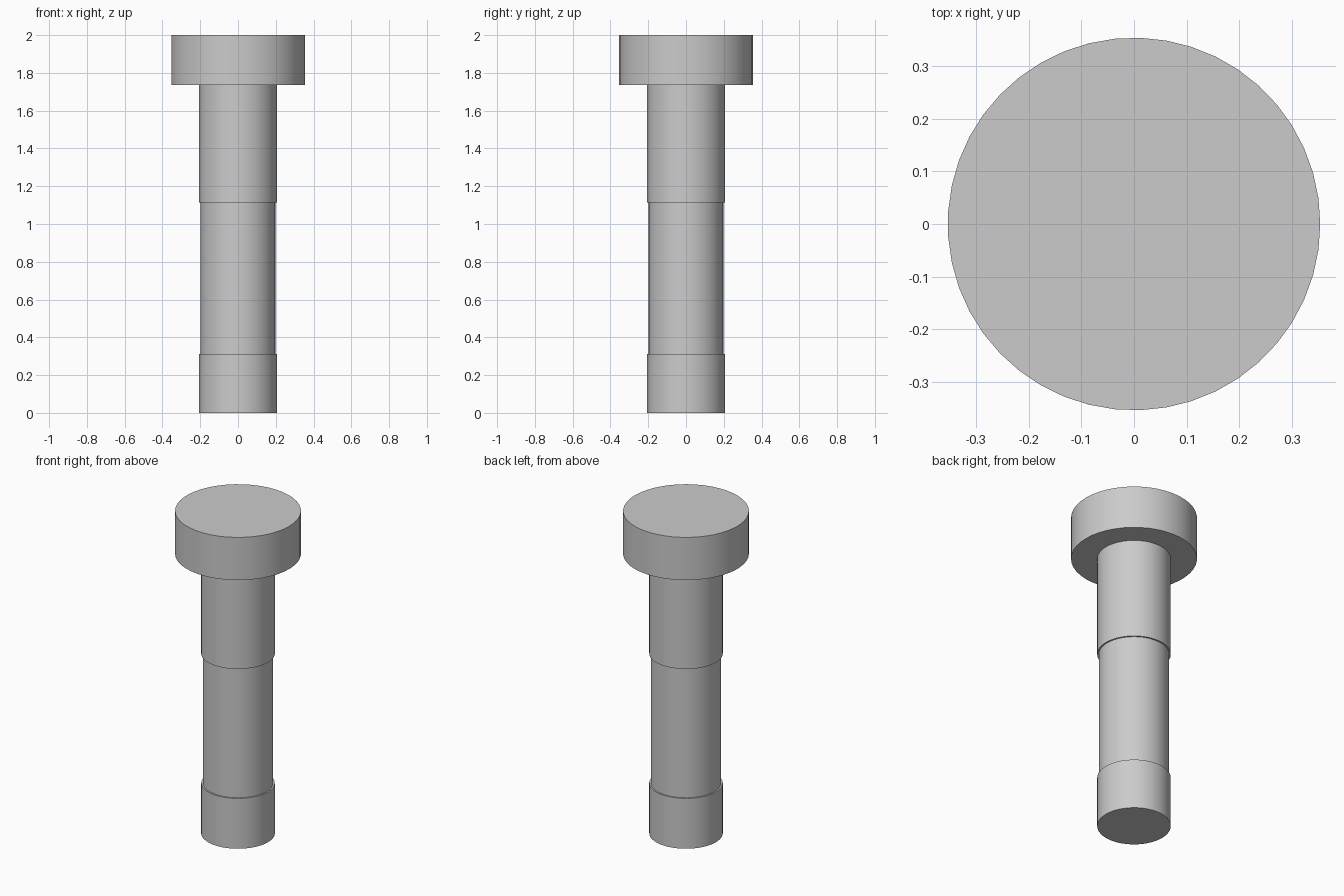
import bpy
import math

SIDES = 45

cube = bpy.data.objects.get("Cube")
if cube:
    bpy.data.objects.remove(cube, do_unlink=True)

# Plain steel grey for the whole bolt
steel = bpy.data.materials.new("steel_grey")
steel.use_nodes = True
colour = (0.6, 0.6, 0.6, 1.0)
steel.diffuse_color = colour
steel.node_tree.nodes["Principled BSDF"].inputs["Base Color"].default_value = colour

# Outline from the bottom centre to the top centre: (radius, height)
profile = [
    (0.207, 0.0), (0.207, 0.312),      # bottom collar
    (0.198, 0.312), (0.198, 1.115),    # recessed shank
    (0.207, 1.115), (0.207, 1.735),    # upper shank
    (0.354, 1.735), (0.354, 2.0),      # head
]

# Turn the outline into rings, then join them and cap both ends
verts = []
for radius, z in profile:
    for i in range(SIDES):
        a = math.tau * i / SIDES
        verts.append((radius * math.cos(a), radius * math.sin(a), z))

faces = [tuple(reversed(range(SIDES)))]
for ring in range(len(profile) - 1):
    low, high = ring * SIDES, (ring + 1) * SIDES
    for i in range(SIDES):
        j = (i + 1) % SIDES
        faces.append((low + i, low + j, high + j, high + i))
top = (len(profile) - 1) * SIDES
faces.append(tuple(range(top, top + SIDES)))

mesh = bpy.data.meshes.new("stepped_bolt")
mesh.from_pydata(verts, [], faces)
mesh.materials.append(steel)
bolt = bpy.data.objects.new("stepped_bolt", mesh)
bpy.context.collection.objects.link(bolt)

# Smooth barrel with crisp steps
bpy.ops.object.select_all(action="DESELECT")
bolt.select_set(True)
bpy.context.view_layer.objects.active = bolt
bpy.ops.object.shade_smooth_by_angle(angle=math.radians(30))
